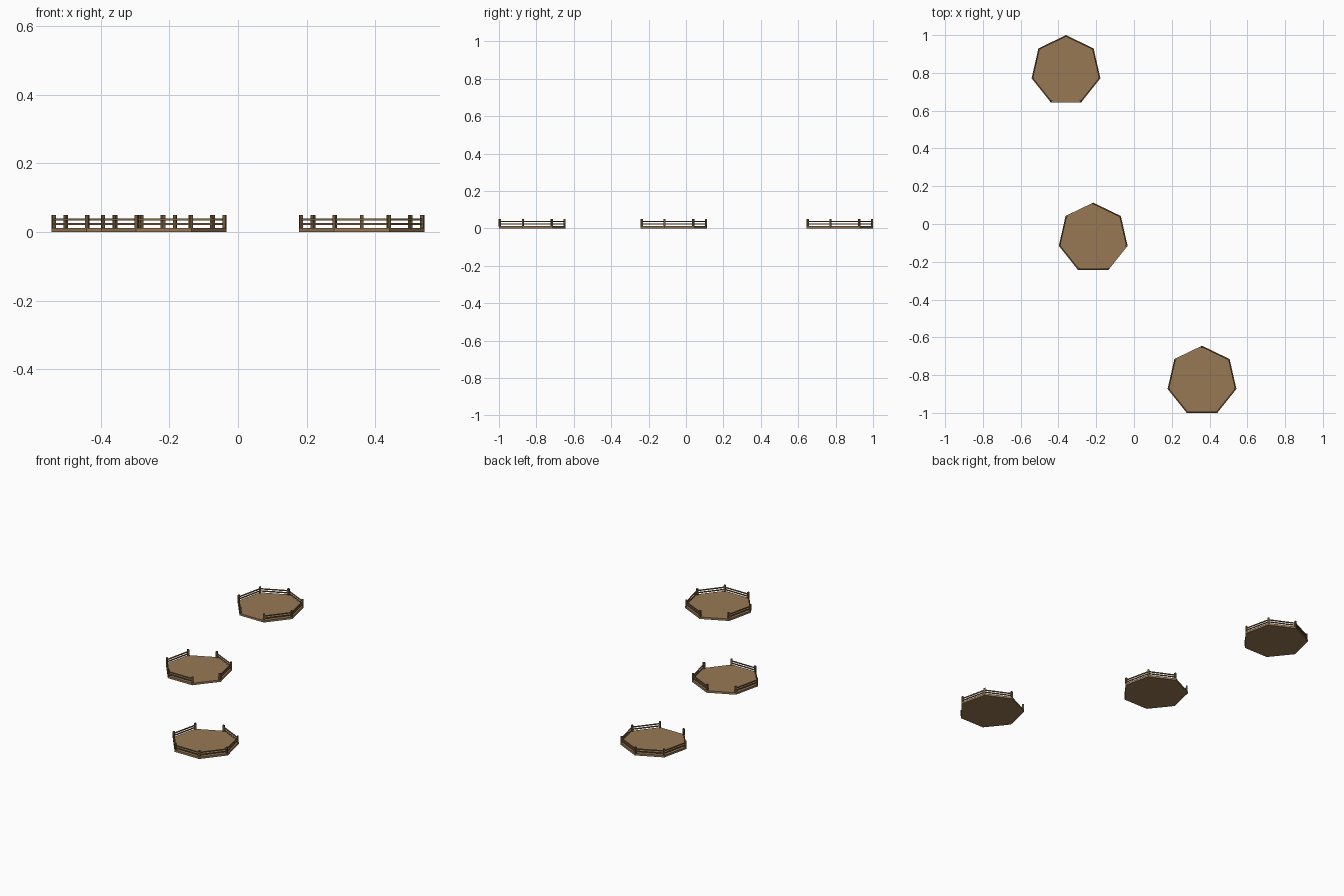
import bpy
import bmesh
from math import cos, sin, pi, atan2
from mathutils import Matrix, Vector

if "Cube" in bpy.data.objects:
    bpy.data.objects.remove(bpy.data.objects["Cube"])

SIDES = 7
DECK_R = 0.187
DECK_H = 0.012
POST_R = 0.181
POST_W = 0.010
POST_H = 0.049


def material(name, rgb):
    m = bpy.data.materials.new(name)
    m.diffuse_color = (*rgb, 1)
    m.use_nodes = True
    m.node_tree.nodes["Principled BSDF"].inputs["Base Color"].default_value = m.diffuse_color
    return m


deck_wood = material("deck_wood", (0.31, 0.19, 0.09))
rail_wood = material("rail_wood", (0.24, 0.145, 0.065))
post_wood = material("post_wood", (0.17, 0.10, 0.045))


def corner(k, r):
    a = pi / 2 + 2 * pi * k / SIDES
    return Vector((r * cos(a), r * sin(a), 0))


def add_box(bm, centre, size, angle):
    m = (Matrix.Translation(centre) @ Matrix.Rotation(angle, 4, 'Z')
         @ Matrix.Diagonal((*size, 1)))
    bmesh.ops.create_cube(bm, size=1, matrix=m)


def finish(bm, name, mat, location):
    bmesh.ops.recalc_face_normals(bm, faces=bm.faces)
    mesh = bpy.data.meshes.new(name)
    bm.to_mesh(mesh)
    bm.free()
    mesh.materials.append(mat)
    ob = bpy.data.objects.new(name, mesh)
    ob.location = location
    bpy.context.collection.objects.link(ob)


def platform(label, x, y, open_sides):
    loc = (x, y, 0)

    # Heptagonal deck slab
    bm = bmesh.new()
    base = bm.faces.new([bm.verts.new(corner(k, DECK_R)) for k in range(SIDES)])
    top = bmesh.ops.extrude_face_region(bm, geom=[base], use_keep_orig=True)
    moved = [g for g in top["geom"] if isinstance(g, bmesh.types.BMVert)]
    bmesh.ops.translate(bm, verts=moved, vec=(0, 0, DECK_H))
    finish(bm, label + "_deck", deck_wood, loc)

    # Corner posts
    bm = bmesh.new()
    for k in range(SIDES):
        p = corner(k, POST_R)
        h = POST_H - DECK_H + 0.002
        p.z = POST_H - h / 2
        add_box(bm, p, (POST_W, POST_W, h), atan2(p.y, p.x))
    finish(bm, label + "_posts", post_wood, loc)

    # Two rails on each closed side
    bm = bmesh.new()
    for k in range(SIDES):
        if k in open_sides:
            continue
        a, b = corner(k, POST_R), corner(k + 1, POST_R)
        d = b - a
        for z in (0.0235, 0.0365):
            c = (a + b) / 2
            c.z = z
            add_box(bm, c, (d.length, 0.005, 0.006), atan2(d.y, d.x))
    finish(bm, label + "_rails", rail_wood, loc)


# Gaps in the railings face the neighbouring platform
platform("back_platform", -0.36, 0.813, {3})
platform("middle_platform", -0.216, -0.074, {0, 4})
platform("front_platform", 0.36, -0.8315, {0})
